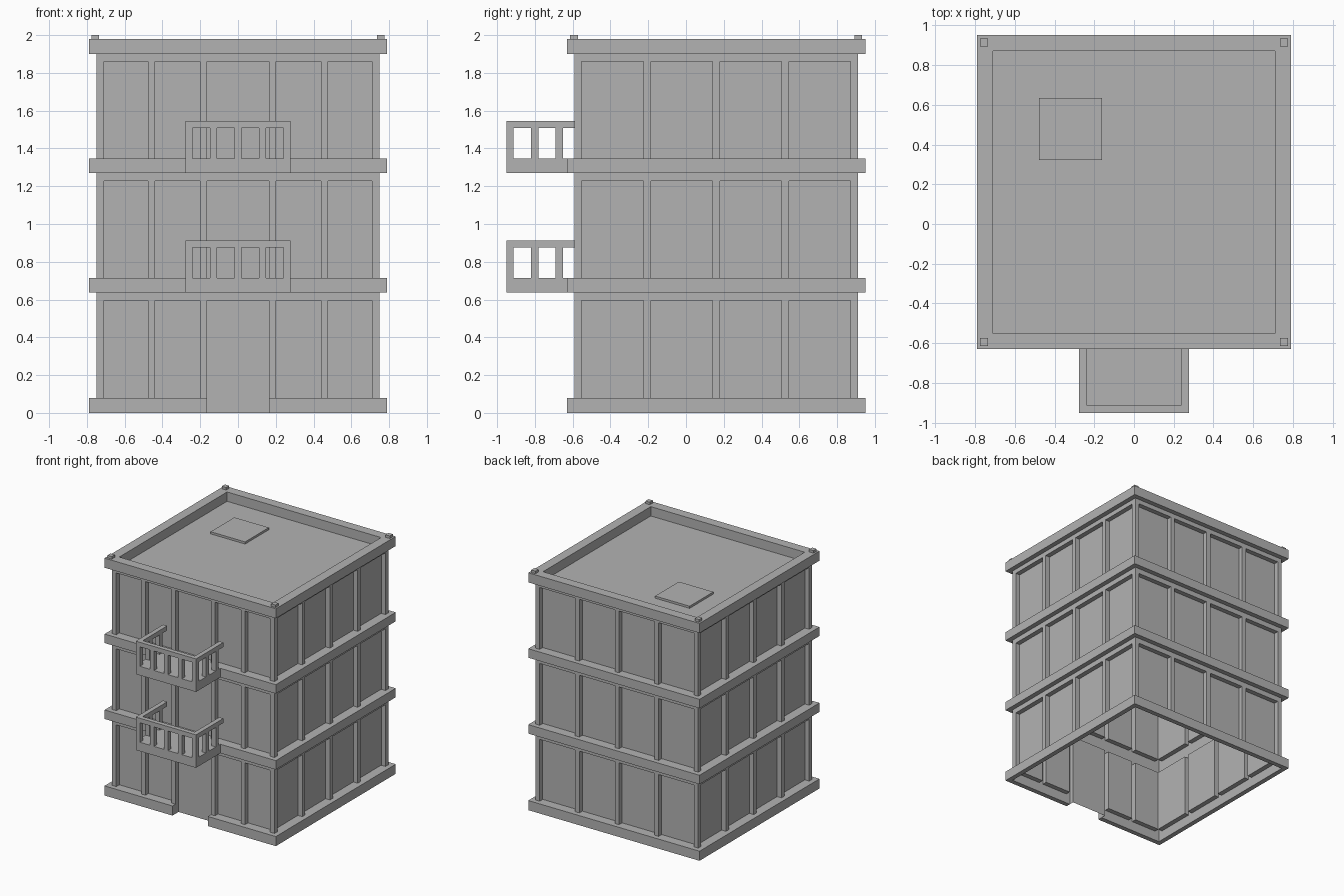
import bpy
import bmesh
from mathutils import Matrix, Vector
from math import pi

if "Cube" in bpy.data.objects:
    bpy.data.objects.remove(bpy.data.objects["Cube"])

CY = 0.16                # centre of the block in y
WALL, LEDGE, INNER = 0.75, 0.79, 0.71
PITCH, BAND, BAR = 0.633, 0.08, 0.038
ROOF = 3 * PITCH

grey = bpy.data.materials.new("plain_grey")
grey.use_nodes = True
grey.diffuse_color = (0.45, 0.45, 0.45, 1)
grey.node_tree.nodes["Principled BSDF"].inputs["Base Color"].default_value = (0.45, 0.45, 0.45, 1)


def finish(bm, name, recalc=True):
    bmesh.ops.remove_doubles(bm, verts=bm.verts, dist=0.0005)
    if recalc:
        bmesh.ops.recalc_face_normals(bm, faces=bm.faces)
    mesh = bpy.data.meshes.new(name)
    bm.to_mesh(mesh)
    bm.free()
    mesh.materials.append(grey)
    obj = bpy.data.objects.new(name, mesh)
    bpy.context.collection.objects.link(obj)
    return obj


def box(name, x0, x1, y0, y1, z0, z1):
    bm = bmesh.new()
    size = Matrix.Diagonal((x1 - x0, y1 - y0, z1 - z0, 1))
    centre = Vector((x0 + x1, y0 + y1, z0 + z1)) / 2
    bmesh.ops.create_cube(bm, size=1, matrix=Matrix.Translation(centre) @ size)
    return finish(bm, name)


def band(name, outer, inner, z0, z1, closed=True):
    """Rectangular section swept between an outer and an inner outline."""
    bm = bmesh.new()
    rows = [[bm.verts.new((*p, z)) for p, z in ((o, z0), (o, z1), (i, z1), (i, z0))]
            for o, i in zip(outer, inner)]
    n = len(rows)
    for k in range(n if closed else n - 1):
        a, b = rows[k], rows[(k + 1) % n]
        for s in range(4):
            t = (s + 1) % 4
            bm.faces.new((a[s], a[t], b[t], b[s]))
    if not closed:
        bm.faces.new(rows[0])
        bm.faces.new(rows[-1])
    return finish(bm, name)


def square(r):
    return [(-r, CY - r), (r, CY - r), (r, CY + r), (-r, CY + r)]


def wall(name, openings, angle, door=None):
    """Sheet wall whose window bays are pushed in; door is a bay open to the ground."""
    us = [-WALL] + [u for pair in openings for u in pair] + [WALL]
    zs = [0]
    for k in range(3):
        zs += [k * PITCH + BAND, (k + 1) * PITCH - BAR]
    zs.append(ROOF)
    nu, nz = len(us) - 1, len(zs) - 1

    def depth(i, j):
        pushed = i % 2 and (j % 2 or (j == 0 and i == door))
        return INNER if pushed else WALL

    bm = bmesh.new()

    def quad(*pts):
        bm.faces.new([bm.verts.new((u, -d, z)) for u, d, z in pts])

    for i in range(nu):
        for j in range(nz):
            d, a, b, lo, hi = depth(i, j), us[i], us[i + 1], zs[j], zs[j + 1]
            quad((a, d, lo), (b, d, lo), (b, d, hi), (a, d, hi))
            # reveals between cells of different depth
            if i + 1 < nu and depth(i + 1, j) != d:
                e = depth(i + 1, j)
                quad((b, d, lo), (b, e, lo), (b, e, hi), (b, d, hi))
            if j + 1 < nz and depth(i, j + 1) != d:
                e = depth(i, j + 1)
                quad((a, d, hi), (b, d, hi), (b, e, hi), (a, e, hi))
    bmesh.ops.remove_doubles(bm, verts=bm.verts, dist=0.0005)
    # merge the flat cells into clean frame faces
    bmesh.ops.dissolve_limit(bm, angle_limit=0.01, verts=bm.verts, edges=bm.edges)
    bmesh.ops.triangulate(bm, faces=[f for f in bm.faces if len(f.verts) > 4])
    bmesh.ops.transform(bm, verts=bm.verts,
                        matrix=Matrix.Translation((0, CY, 0)) @ Matrix.Rotation(angle, 4, "Z"))
    return finish(bm, name)


# Walls: five bays with a door in front, four even bays elsewhere
front_bays = [(-0.71, -0.477), (-0.44, -0.2), (-0.163, 0.163), (0.2, 0.44), (0.477, 0.71)]
step = (2 * WALL - BAR) / 4
even_bays = [(-WALL + BAR + k * step, -WALL + (k + 1) * step) for k in range(4)]
wall("front_wall", front_bays, 0, door=5)
for name, turn in (("left_wall", 1), ("back_wall", 2), ("right_wall", 3)):
    wall(name, even_bays, turn * pi / 2)

# Base ledge, interrupted at the door
DOOR = 0.163


def around_door(r):
    s = square(r)
    return [(DOOR, CY - r), s[1], s[2], s[3], s[0], (-DOOR, CY - r)]


band("base_ledge", around_door(LEDGE), around_door(WALL), 0, BAND, closed=False)

# Floor ledges and balconies
HALF, FRONT, BACK = 0.278, -0.95, CY - WALL


def rail_path(inset):
    x, y = HALF - inset, FRONT + inset
    return [(-x, BACK), (-x, y), (x, y), (x, BACK)]


for floor in (1, 2):
    z = floor * PITCH + 0.005
    tag = f"floor_{floor}"
    band(tag + "_ledge", square(LEDGE), square(WALL), z, z + BAND - 0.005)
    top = z + 0.275
    box(tag + "_balcony_slab", -HALF, HALF, FRONT, CY - LEDGE, z, z + BAND - 0.005)
    band(tag + "_balcony_rail", rail_path(0), rail_path(BAR), top - BAR, top, closed=False)
    gap = (2 * HALF - BAR) / 4
    for k in range(5):
        x = -HALF + k * gap
        box(tag + "_front_baluster", x, x + BAR, FRONT, FRONT + BAR, z + 0.07, top - BAR)
    for k in (1, 2):
        y = FRONT + k * 0.13
        for x in (-HALF, HALF - BAR):
            box(tag + "_side_baluster", x, x + BAR, y, y + BAR, z + 0.07, top - BAR)

# Roof: parapet, deck, hatch and corner caps
band("parapet", square(LEDGE), square(INNER), ROOF, ROOF + BAND)
bm = bmesh.new()
bm.faces.new([bm.verts.new((*p, ROOF + 0.002)) for p in square(WALL)])
finish(bm, "roof_deck", recalc=False)
box("roof_hatch", -0.478, -0.16, 0.322, 0.635, ROOF, ROOF + 0.02)
for sx in (-1, 1):
    for sy in (-1, 1):
        x, y = sx * 0.755, CY + sy * 0.753
        box("corner_cap", x - 0.02, x + 0.02, y - 0.02, y + 0.02, ROOF + BAND - 0.002, 2.0)
